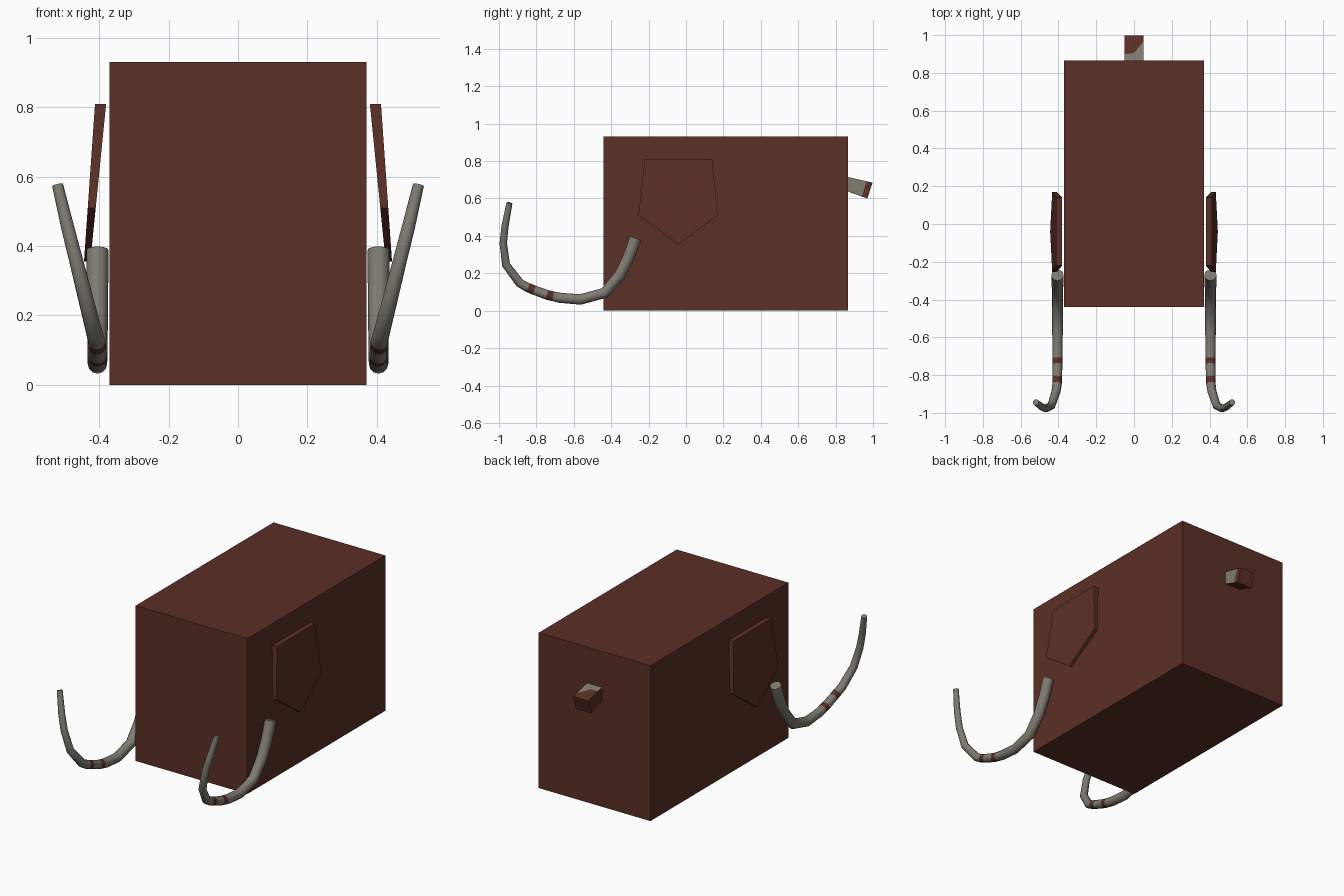
import bpy, bmesh, math
from mathutils import Vector

if "Cube" in bpy.data.objects:
    bpy.data.objects.remove(bpy.data.objects["Cube"])


def make_mat(name, rgb):
    m = bpy.data.materials.new(name)
    m.diffuse_color = (*rgb, 1)
    m.use_nodes = True
    m.node_tree.nodes["Principled BSDF"].inputs["Base Color"].default_value = m.diffuse_color
    return m


HIDE = make_mat("reddish_brown", (0.105, 0.029, 0.019))
IVORY = make_mat("warm_grey", (0.21, 0.20, 0.165))


def add_object(name, verts, faces, mats, indices=None):
    me = bpy.data.meshes.new(name)
    me.from_pydata(verts, [], faces)
    for m in mats:
        me.materials.append(m)
    if indices:
        for p, i in zip(me.polygons, indices):
            p.material_index = i
    bm = bmesh.new()
    bm.from_mesh(me)
    bmesh.ops.recalc_face_normals(bm, faces=bm.faces)
    bm.to_mesh(me)
    bm.free()
    ob = bpy.data.objects.new(name, me)
    bpy.context.collection.objects.link(ob)
    return ob


def loft(name, rings, mats, indices=None):
    """Skin a list of rings and cap both ends."""
    n = len(rings[0])
    faces = [(k * n + i, k * n + (i + 1) % n, (k + 1) * n + (i + 1) % n, (k + 1) * n + i)
             for k in range(len(rings) - 1) for i in range(n)]
    ids = [indices[k] if indices else 0 for k in range(len(rings) - 1) for _ in range(n)]
    faces += [tuple(range(n)), tuple(range((len(rings) - 1) * n, len(rings) * n))]
    return add_object(name, [v for r in rings for v in r], faces, mats, ids + [0, 0])


# Body block
X, Y0, Y1, H = 0.37, -0.44, 0.865, 0.93
base = [(-X, Y0), (X, Y0), (X, Y1), (-X, Y1)]
loft("body", [[(x, y, z) for x, y in base] for z in (0, H)], [HIDE])

# Ears: five-sided slabs leaning outwards towards the tip
EAR = [(-0.22, 0.81), (0.14, 0.81), (0.17, 0.51), (-0.04, 0.355), (-0.255, 0.51)]

# Tusks: x, y, z, radius along the centre line
TUSK = [(0.405, -0.270, 0.388, 0.032), (0.405, -0.307, 0.285, 0.031),
        (0.405, -0.355, 0.190, 0.030), (0.405, -0.435, 0.095, 0.029),
        (0.405, -0.565, 0.060, 0.028), (0.405, -0.674, 0.069, 0.027),
        (0.405, -0.711, 0.077, 0.026), (0.405, -0.744, 0.085, 0.026),
        (0.406, -0.812, 0.110, 0.025), (0.407, -0.846, 0.124, 0.025),
        (0.413, -0.888, 0.147, 0.024), (0.438, -0.962, 0.245, 0.022),
        (0.467, -0.977, 0.360, 0.020), (0.490, -0.968, 0.450, 0.019),
        (0.520, -0.944, 0.576, 0.016)]
BANDS = (6, 8)
SIDES = 12


def tusk_rings(s):
    pts = [Vector((s * x, y, z)) for x, y, z, r in TUSK]
    rings = []
    for k, p in enumerate(pts):
        t = (pts[min(k + 1, len(pts) - 1)] - pts[max(k - 1, 0)]).normalized()
        u = (Vector((1, 0, 0)) - t * t.x).normalized()
        v = t.cross(u)
        r = TUSK[k][3]
        rings.append([p + r * (math.cos(a) * u + math.sin(a) * v)
                      for a in (math.tau * i / SIDES for i in range(SIDES))])
    return rings


for side, s in (("left", -1), ("right", 1)):
    inner = [(s * (0.38 + 0.10 * (0.81 - z)), y, z) for y, z in EAR]
    outer = [(s * (0.412 + 0.07 * (0.81 - z)), y, z) for y, z in EAR]
    loft("ear_" + side, [inner, outer], [HIDE])
    tusk = loft("tusk_" + side, tusk_rings(s), [IVORY, HIDE],
                [int(k in BANDS) for k in range(len(TUSK) - 1)])
    bpy.ops.object.select_all(action='DESELECT')
    tusk.select_set(True)
    bpy.context.view_layer.objects.active = tusk
    bpy.ops.object.shade_smooth_by_angle(angle=math.radians(40))

# Tail: drooping stub with a pale patch on its top and right side
W = 0.05


def top_z(y):
    return 0.715 - 0.23 * (y - 0.865)


verts = [(-W, 0.80, top_z(0.80)), (W, 0.80, top_z(0.80)),       # 0-1 root top
         (-W, 0.90, top_z(0.90)), (0, 0.905, top_z(0.905)),     # 2-3 patch edge
         (W, 0.965, top_z(0.965)),                              # 4 patch corner
         (-W, 0.997, top_z(0.997)), (W, 0.997, top_z(0.997)),   # 5-6 end top
         (-W, 0.80, 0.66), (W, 0.80, 0.66),                     # 7-8 root bottom
         (W, 0.941, 0.611),                                     # 9 patch bottom
         (-W, 0.970, 0.60), (W, 0.970, 0.60)]                   # 10-11 end bottom
faces = [(0, 1, 4, 3, 2), (2, 3, 4, 6, 5), (1, 8, 9, 4), (4, 9, 11, 6),
         (0, 2, 5, 10, 7), (5, 6, 11, 10), (7, 10, 11, 9, 8), (0, 7, 8, 1)]
add_object("tail", verts, faces, [IVORY, HIDE], [0, 1, 0, 1, 1, 1, 1, 1])
